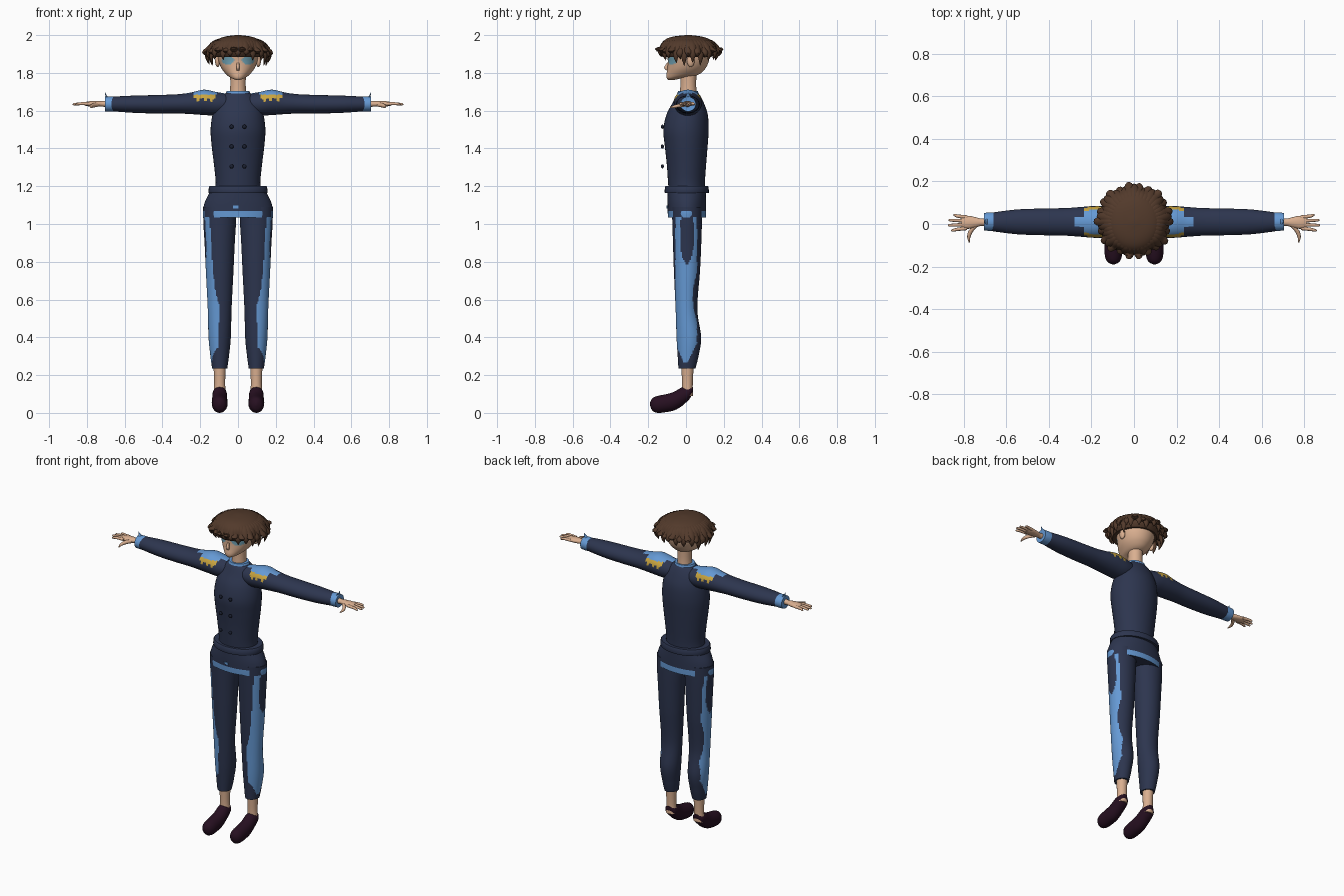
import bpy, bmesh, math
from mathutils import Vector

if "Cube" in bpy.data.objects:
    bpy.data.objects.remove(bpy.data.objects["Cube"])


def material(name, rgb):
    m = bpy.data.materials.new(name)
    m.use_nodes = True
    m.diffuse_color = (*rgb, 1)
    m.node_tree.nodes["Principled BSDF"].inputs["Base Color"].default_value = (*rgb, 1)
    return m


NAVY = material("navy cloth", (0.026, 0.036, 0.078))
BLUE = material("light blue trim", (0.13, 0.32, 0.66))
GOLD = material("gold fringe", (0.58, 0.37, 0.05))
SKIN = material("skin", (0.70, 0.43, 0.28))
HAIR = material("brown hair", (0.085, 0.042, 0.024))
SHOE = material("dark plum leather", (0.020, 0.005, 0.015))
EYE = material("pale blue eyes", (0.17, 0.38, 0.48))
DARK = material("dark buttons", (0.010, 0.014, 0.030))
X, Y, Z = Vector((1, 0, 0)), Vector((0, 1, 0)), Vector((0, 0, 1))


def finish(name, bm, mats, rule=None, angle=50):
    bmesh.ops.recalc_face_normals(bm, faces=bm.faces)
    if rule:
        for f in bm.faces:
            f.material_index = rule(f.calc_center_median())
    me = bpy.data.meshes.new(name)
    bm.to_mesh(me)
    bm.free()
    for m in mats:
        me.materials.append(m)
    ob = bpy.data.objects.new(name, me)
    bpy.context.collection.objects.link(ob)
    bpy.ops.object.select_all(action='DESELECT')
    ob.select_set(True)
    bpy.context.view_layer.objects.active = ob
    bpy.ops.object.shade_smooth_by_angle(angle=math.radians(angle))
    return ob


def spline(rows, sub):
    """Catmull-Rom through tuples of numbers."""
    out = []
    for i in range(len(rows) - 1):
        p = [rows[max(0, min(len(rows) - 1, i + k))] for k in (-1, 0, 1, 2)]
        for j in range(sub):
            t = j / sub
            out.append([b + t / 2 * (c - a + t * (2*a - 5*b + 4*c - d + t * (3*(b - c) + d - a)))
                        for a, b, c, d in zip(*p)])
    return out + [list(rows[-1])]


def add_tube(bm, rings, u, v=None, n=24):
    """Skin elliptical rings (x, y, z, a, b); without v the rings follow the path."""
    loops = []
    for i, (x, y, z, a, b) in enumerate(rings):
        w = v
        if w is None:
            nxt, prv = rings[min(i + 1, len(rings) - 1)], rings[max(i - 1, 0)]
            w = (Vector(nxt[:3]) - Vector(prv[:3])).cross(u).normalized()
        a, b = max(a, 0.001), max(b, 0.001)
        loops.append([bm.verts.new(Vector((x, y, z)) + u * a * math.cos(2*math.pi*k/n)
                                   + w * b * math.sin(2*math.pi*k/n)) for k in range(n)])
    for l, m in zip(loops, loops[1:]):
        for k in range(n):
            bm.faces.new((l[k], l[k-1], m[k-1], m[k]))
    bm.faces.new(loops[0])
    bm.faces.new(loops[-1])


def loft(name, rings, mats, u, v=None, n=24, sub=4, rule=None):
    bm = bmesh.new()
    add_tube(bm, spline(rings, sub), u, v, n)
    return finish(name, bm, mats, rule)


def upright(name, rows, mats, cx=0, **kw):
    """Rows are (z, half width, front y, back y)."""
    return loft(name, [(cx, (f + b) / 2, z, w, (b - f) / 2) for z, w, f, b in rows],
                mats, X, Y, **kw)


def ball(name, loc, scale, mat):
    bm = bmesh.new()
    bmesh.ops.create_uvsphere(bm, u_segments=16, v_segments=10, radius=1)
    for vert in bm.verts:
        vert.co = Vector(p * q + o for p, q, o in zip(vert.co, scale, loc))
    return finish(name, bm, [mat])


# Jacket, belt, skirt and collar
upright("jacket", [(1.15, .125, -.09, .1), (1.22, .118, -.095, .1), (1.32, .128, -.102, .107),
                   (1.42, .14, -.113, .115), (1.5, .145, -.12, .12), (1.58, .135, -.103, .115),
                   (1.64, .115, -.072, .095), (1.68, .085, -.052, .075), (1.695, .06, -.043, .062)],
        [NAVY], n=40)
upright("belt", [(1.163, .155, -.112, .12), (1.168, .157, -.113, .121),
                 (1.195, .154, -.112, .12), (1.2, .15, -.108, .117)], [NAVY], n=40, sub=1)
upright("jacket_skirt", [(1.035, .185, -.096, .106), (1.07, .186, -.097, .106),
                         (1.12, .174, -.098, .106), (1.175, .146, -.097, .105)],
        [NAVY, BLUE], n=48, sub=6, rule=lambda c: int(1.0355 < c.z < 1.07))
upright("collar", [(1.675, .072, -.05, .07), (1.69, .066, -.046, .066), (1.705, .06, -.042, .063)],
        [BLUE], sub=2)
clasp = bmesh.new()
bmesh.ops.create_cube(clasp, size=1)
for vert in clasp.verts:
    vert.co = Vector((vert.co.x * .03 - .012, vert.co.y * .008 - .099, vert.co.z * .014 + 1.09))
finish("skirt_clasp", clasp, [BLUE])


# Neck and head, with eyes marked on the face
def eye_rule(c):
    return int(c.y < 0 and ((abs(c.x) - .053) / .033) ** 2 + ((c.z - 1.866) / .022) ** 2 < 1)


upright("neck", [(1.66, .046, -.035, .06), (1.73, .041, -.03, .054), (1.81, .042, -.03, .056)], [SKIN])
upright("head", [(1.763, .012, -.095, -.06), (1.772, .034, -.102, -.02), (1.788, .058, -.104, .06),
                 (1.82, .085, -.099, .1), (1.86, .102, -.096, .12), (1.9, .108, -.1, .125),
                 (1.94, .102, -.094, .117), (1.975, .07, -.06, .08)],
        [SKIN, EYE], n=80, sub=8, rule=eye_rule)
loft("nose", [(0, -.096, 1.855, .006, .004), (0, -.104, 1.828, .009, .012),
              (0, -.096, 1.812, .008, .006)], [SKIN], X, Y, n=10)

# Hair cap and hanging locks
upright("hair_cap", [(1.885, .125, -.125, .135), (1.91, .138, -.14, .152), (1.945, .135, -.136, .152),
                     (1.975, .112, -.112, .13), (1.992, .07, -.07, .085), (2.0, .012, 0, .024)],
        [HAIR], n=36)
locks = bmesh.new()
count = 22
for layer in range(2):
    for i in range(count):
        t = 2 * math.pi * (i + layer / 2) / count
        side, back = abs(math.sin(t)), max(0, -math.cos(t))
        out = Vector((math.sin(t), -math.cos(t), 0))
        vary = .012 * math.sin(i * 2.4 + layer)
        centre = Vector((0, .012, 0))
        reach = .143 + .012 * side + .012 * back + vary * .6
        tip_z = 1.885 - .042 * side ** 3 - .008 * back + vary + .035 * layer
        path = [(.08, 1.972, .018, .012), (.122, 1.957, .026, .016),
                (reach - .005, 1.925, .023, .014),
                (reach + .006 + .012 * layer, (1.925 + tip_z) / 2, .015, .01),
                (reach - .002 + .02 * layer * back, tip_z, .001, .001)]
        rings = [(*(centre + out * r + Z * z), a, b) for r, z, a, b in path]
        add_tube(locks, spline(rings, 3), Z.cross(out), n=8)
finish("hair_locks", locks, [HAIR])


# Colour rules for painted cloth
def leg_rule(side):
    def rule(c):
        if c.x * side < .1 or not .265 < c.z < 1.04:
            return 0
        pocket = ((c.y - .005) / .037) ** 2 + ((c.z - .93) / (.14 if c.z < .93 else .2)) ** 2 < 1
        low = min(1, (c.z - .25) / .12)
        front, back = -.05 * low - .006, .058 * low
        if .48 < c.z < .75:
            back -= .022 * math.sin((c.z - .48) / .27 * math.pi)
        return int(front < c.y < back and not pocket)
    return rule


def sleeve_rule(c):
    x = abs(c.x)
    step = .014 * (int(x * 60) % 2) + .06 * max(0, x - .17)
    if .11 < x < .235 and c.z > 1.685 or x < .28 and abs(c.y - .01) < .024 and c.z > 1.65:
        return 1
    return 2 if .12 < x < .235 and c.z > 1.648 + step else 0


# Paired parts
for name, s in (("left", 1), ("right", -1)):
    upright(name + "_trouser_leg",
            [(1.09, .088, -.075, .085), (1.0, .086, -.072, .084), (.9, .08, -.069, .081),
             (.75, .073, -.064, .074), (.55, .063, -.055, .06), (.4, .059, -.05, .08),
             (.3, .049, -.044, .066), (.235, .04, -.04, .05)],
            [NAVY, BLUE], cx=.097 * s, n=64, sub=14, rule=leg_rule(s))
    upright(name + "_ankle", [(.09, .034, -.022, .036), (.16, .029, -.021, .036),
                              (.27, .034, -.026, .042)], [SKIN], cx=.097 * s)
    # Shoe sections run from heel to toe as (y, half width, bottom, top)
    loft(name + "_shoe",
         [(.097 * s, y, (lo + hi) / 2, w, (hi - lo) / 2) for y, w, lo, hi in
          [(.037, .012, .115, .138), (.022, .033, .078, .14), (0, .038, .055, .14),
           (-.022, .039, .036, .136), (-.06, .041, .014, .113), (-.1, .042, .005, .1),
           (-.15, .04, 0, .09), (-.178, .028, .012, .078), (-.19, .006, .038, .055)]],
         [SHOE], X, Z)
    loft(name + "_sleeve",
         [(x * s, y, z, a, b) for x, y, z, a, b in
          [(.03, .01, 1.635, .055, .05), (.11, .01, 1.636, .072, .062), (.18, .01, 1.644, .075, .067),
           (.25, .01, 1.639, .07, .057), (.32, .01, 1.636, .065, .051), (.42, .01, 1.634, .063, .049),
           (.54, .01, 1.634, .059, .046), (.63, .01, 1.635, .049, .041), (.675, .01, 1.635, .042, .037)]],
         [NAVY, BLUE, GOLD], Y, Z, n=56, sub=9, rule=sleeve_rule)
    loft(name + "_cuff", [(x * s, .011, 1.635, a, b) for x, a, b in
                          [(.66, .044, .039), (.68, .044, .04), (.705, .041, .039), (.703, .03, .028)]],
         [BLUE], Y, Z, sub=1)
    loft(name + "_cuff_point", [(.685 * s, .011, 1.665, .022, .008), (.698 * s, .011, 1.68, .01, .004),
                                (.704 * s, .011, 1.696, .001, .001)], [BLUE], Y, X, n=8)
    # Hand with spread fingers
    hand = bmesh.new()
    add_tube(hand, spline([(x * s, .008, 1.636, a, b) for x, a, b in
                           [(.67, .022, .02), (.715, .017, .015), (.745, .024, .015),
                            (.785, .031, .014), (.812, .024, .009)]], 4), Y, Z, 16)
    for y0, y1, tip in ((.032, .042, .85), (.015, .018, .872), (-.003, -.006, .875), (-.02, -.03, .86)):
        add_tube(hand, spline([(.785 * s, y0, 1.636, .009, .009), (.83 * s, (y0 + y1) / 2, 1.637, .008, .008),
                               ((tip - .006) * s, y1, 1.634, .006, .006),
                               (tip * s, y1, 1.633, .002, .002)], 3), Y, Z, 10)
    add_tube(hand, spline([(.735 * s, 0, 1.634, .012, .012), (.765 * s, -.03, 1.628, .012, .011),
                           (.777 * s, -.06, 1.622, .008, .008), (.775 * s, -.086, 1.617, .003, .003)], 3),
             X, Z, 10)
    finish(name + "_hand", hand, [SKIN])
    ball(name + "_ear", (.108 * s, .025, 1.862), (.013, .02, .031), SKIN)
    for row, z in enumerate((1.305, 1.41, 1.515)):
        ball(f"{name}_button_{row + 1}", (.034 * s, -.125, z), (.011, .008, .011), DARK)
